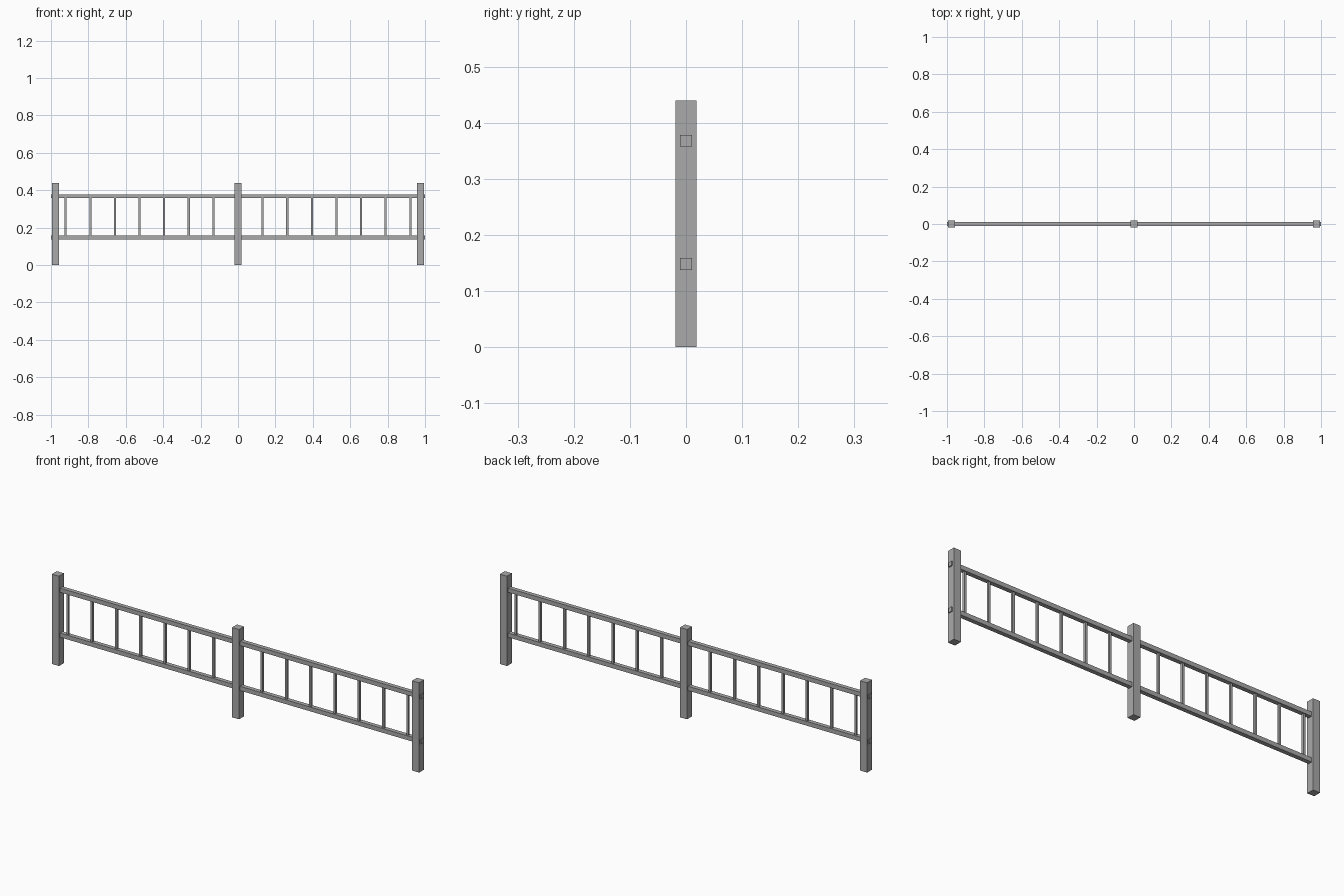
import bpy

cube = bpy.data.objects.get("Cube")
if cube:
    bpy.data.objects.remove(cube, do_unlink=True)

# One plain grey for the whole railing
grey = bpy.data.materials.new("grey_metal")
grey.use_nodes = True
colour = (0.4, 0.4, 0.4, 1)
grey.diffuse_color = colour
grey.node_tree.nodes["Principled BSDF"].inputs["Base Color"].default_value = colour


def box(name, centre, size):
    bpy.ops.mesh.primitive_cube_add(size=1, location=centre)
    obj = bpy.context.object
    obj.name = name
    obj.scale = size
    bpy.ops.object.transform_apply(location=False, rotation=False, scale=True)
    obj.data.materials.append(grey)


POST, HEIGHT = 0.038, 0.44
RAIL = 0.021
LOW, HIGH = 0.148, 0.368
SPACING, BAR = 0.1316, 0.011

# Square posts at the ends and the middle
for name, x in (("right_post", -0.976), ("middle_post", 0), ("left_post", 0.976)):
    box(name, (x, 0, HEIGHT / 2), (POST, POST, HEIGHT))

# Rails run through the posts and poke out at both ends
for name, z in (("bottom_rail", LOW), ("top_rail", HIGH)):
    box(name, (0, 0, z), (2, RAIL, RAIL))

# Evenly spaced balusters between the rails
for side, sign in (("right", -1), ("left", 1)):
    for i in range(1, 8):
        box(f"{side}_baluster_{i}", (sign * i * SPACING, 0, (LOW + HIGH) / 2),
            (BAR, BAR, HIGH - LOW))
